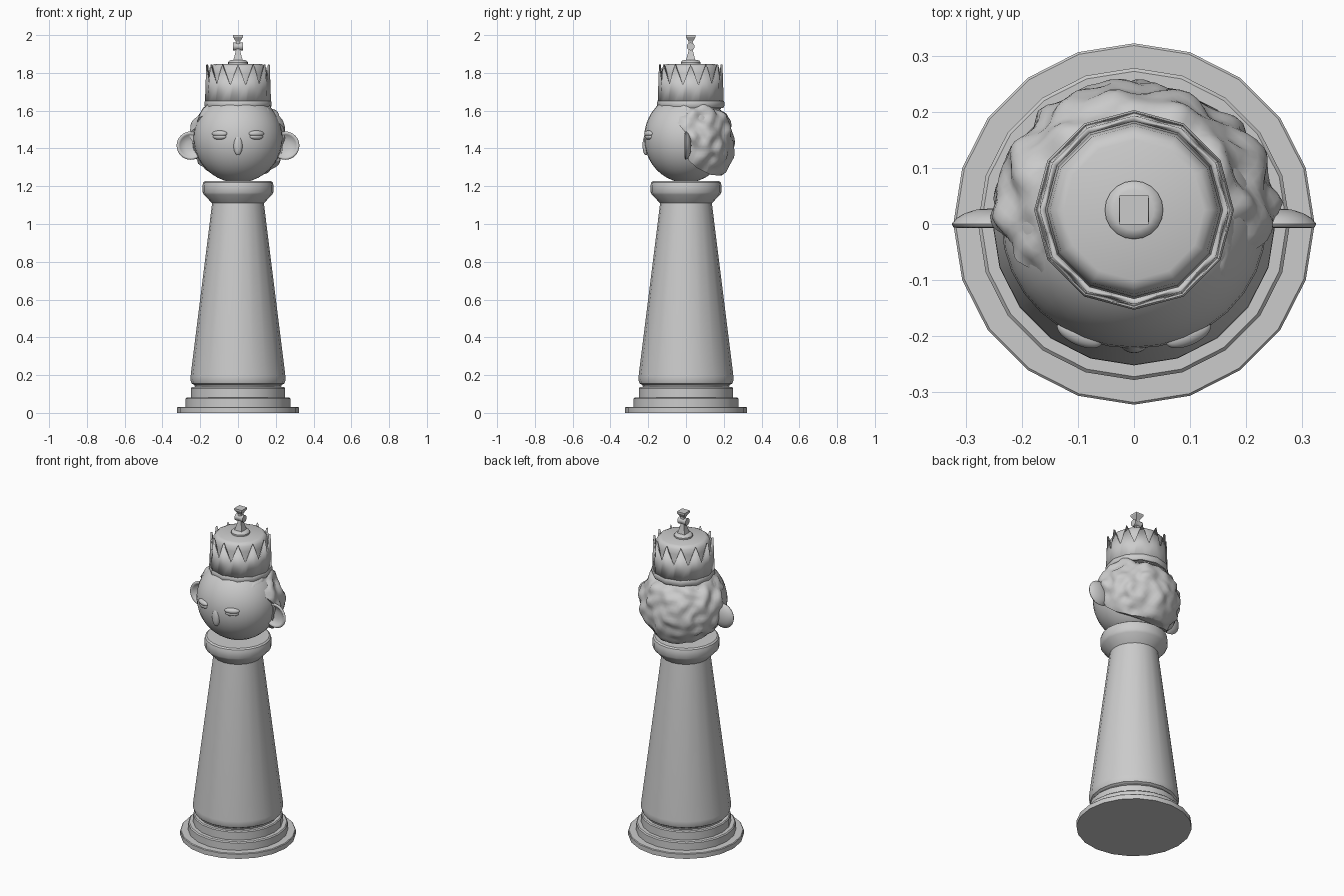
import bpy, bmesh, math
from mathutils import Vector, Matrix, noise

if "Cube" in bpy.data.objects:
    bpy.data.objects.remove(bpy.data.objects["Cube"])


def finish(name, bm, angle=35):
    bmesh.ops.remove_doubles(bm, verts=bm.verts, dist=1e-5)
    bmesh.ops.recalc_face_normals(bm, faces=bm.faces)
    me = bpy.data.meshes.new(name)
    bm.to_mesh(me)
    bm.free()
    ob = bpy.data.objects.new(name, me)
    bpy.context.collection.objects.link(ob)
    bpy.ops.object.select_all(action='DESELECT')
    ob.select_set(True)
    bpy.context.view_layer.objects.active = ob
    if angle:
        bpy.ops.object.shade_smooth_by_angle(angle=math.radians(angle))
    return ob


def lathe(name, profile, sides, loc=(0, 0, 0), rot=None, angle=35, phase=0):
    """Spin (radius, z) points about z, closing the ends."""
    bm = bmesh.new()
    rings = []
    for r, z in profile:
        rings.append([bm.verts.new((r * math.cos(2 * math.pi * i / sides + phase),
                                    r * math.sin(2 * math.pi * i / sides + phase), z))
                      for i in range(sides)])
    for a, b in zip(rings, rings[1:]):
        for i in range(sides):
            j = (i + 1) % sides
            bm.faces.new((a[i], a[j], b[j], b[i]))
    for end in (0, -1):
        if profile[end][0] > 1e-4:
            bm.faces.new(rings[end])
    if rot:
        bm.transform(rot)
    bm.transform(Matrix.Translation(loc))
    return finish(name, bm, angle)


def ellipsoid(name, loc, scale, rz=0):
    bm = bmesh.new()
    bmesh.ops.create_uvsphere(bm, u_segments=32, v_segments=20, radius=1)
    bm.transform(Matrix.Translation(loc) @ Matrix.Rotation(rz, 4, 'Z') @ Matrix.Diagonal((*scale, 1)))
    return finish(name, bm, 60)


# Stepped base and tapering column with flared collar
lathe("base_disc", [(.322, 0), (.322, .028), (.318, .032)], 20)
lathe("base_step_lower", [(.278, .03), (.278, .076), (.272, .082)], 20)
lathe("base_step_upper", [(.25, .08), (.25, .13), (.245, .136)], 20)
lathe("column", [(.225, .13), (.232, .148), (.246, .156), (.252, .175), (.251, .195),
                 (.137, 1.11), (.145, 1.118), (.18, 1.155), (.188, 1.168),
                 (.188, 1.205), (.184, 1.22), (.175, 1.227)], 20)

# Head and face
ellipsoid("head", (0, 0, 1.455), (.236, .222, .236))
ellipsoid("nose", (0, -.212, 1.417), (.024, .018, .053))
ear_profile = [(0, .028), (.03, .026), (.052, .019), (.067, .01), (.075, 0), (.072, -.006),
               (.064, -.007), (.058, -.002), (.045, .008), (.025, .013), (0, .014)]
for side, sx in (("left", -1), ("right", 1)):
    ellipsoid("eyelid_upper_" + side, (sx * .097, -.196, 1.478), (.043, .02, .017), sx * .42)
    ellipsoid("eyelid_lower_" + side, (sx * .097, -.196, 1.462), (.038, .018, .016), sx * .42)
    lathe("ear_" + side, ear_profile, 32, (sx * .25, 0, 1.415),
          Matrix.Rotation(-math.pi / 2, 4, 'X'), 60)

# Lumpy hair, with the face area cut away
bm = bmesh.new()
bmesh.ops.create_icosphere(bm, subdivisions=5, radius=1)
for v in bm.verts:
    d = v.co.normalized()
    low_back = max(0, d.dot(Vector((0, .707, -.707))))
    n = noise.noise(d * 4.2 + Vector((3.1, 1.7, .4)))
    r = 1 + .1 * n + .12 * low_back ** 3
    v.co = Vector((0, .02, 1.455)) + Vector((d.x * .249, d.y * .222, d.z * .228)) * r
hair = finish("hair", bm, 60)

bm = bmesh.new()
outline = [(-.5, 1.632), (-.15, 1.632), (-.07, 1.565), (0, 1.48), (.002, 1.4), (.015, 1.335),
           (.06, 1.295), (.13, 1.26), (.2, 1.255), (.4, 1.28), (.4, 1.0), (-.5, 1.0)]
face = bm.faces.new([bm.verts.new((-.5, y, z)) for y, z in outline])
ext = bmesh.ops.extrude_face_region(bm, geom=[face])
bmesh.ops.translate(bm, vec=(1, 0, 0),
                    verts=[g for g in ext["geom"] if isinstance(g, bmesh.types.BMVert)])
cutter = finish("face_cutter", bm, 0)
mod = hair.modifiers.new("cut", 'BOOLEAN')
mod.operation, mod.object, mod.solver = 'DIFFERENCE', cutter, 'EXACT'
bpy.context.view_layer.objects.active = hair
bpy.ops.object.modifier_apply(modifier="cut")
bpy.data.objects.remove(cutter)
bpy.context.view_layer.objects.active = hair
hair.select_set(True)
bpy.ops.object.shade_smooth_by_angle(angle=math.radians(50))

# Crown: inner cap and zigzag outer band
CY = .025
lathe("crown_cap", [(.16, 1.61), (.155, 1.8), (.15, 1.828), (.138, 1.842), (.125, 1.847)],
      12, (0, CY, 0))
lathe("crown_brim", [(.172, 1.615), (.178, 1.625), (.178, 1.645), (.172, 1.655)], 12, (0, CY, 0))
bm = bmesh.new()
low, high = [], []
for i in range(24):
    a, tip = math.pi * i / 12, i % 2 == 0
    k = 1 if tip else math.cos(math.pi / 12)
    low.append(bm.verts.new((.175 * k * math.cos(a), .175 * k * math.sin(a) + CY, 1.64)))
    r = .168 * k
    high.append(bm.verts.new((r * math.cos(a), r * math.sin(a) + CY, 1.845 if tip else 1.735)))
for i in range(24):
    j = (i + 1) % 24
    bm.faces.new((low[i], low[j], high[j], high[i]))
band = finish("crown_band", bm)
sol = band.modifiers.new("thickness", 'SOLIDIFY')
sol.thickness, sol.offset = .01, -1

# Finial: round foot and flared cross
lathe("finial_foot", [(.052, 1.84), (.052, 1.856), (.046, 1.864), (.036, 1.868)], 20, (0, CY, 0))
q = math.sqrt(2)
lathe("cross_upright", [(.026 * q, 1.862), (.012 * q, 1.915), (.011 * q, 1.965),
                        (.026 * q, 1.99), (.026 * q, 2.0)], 4, (0, CY, 0), None, 20, math.pi / 4)
lathe("cross_bar", [(.021, -.027), (.021, -.018), (.018, 0), (.021, .018), (.021, .027)], 12,
      (0, CY, 1.94), Matrix.Rotation(math.pi / 2, 4, 'Y'))
